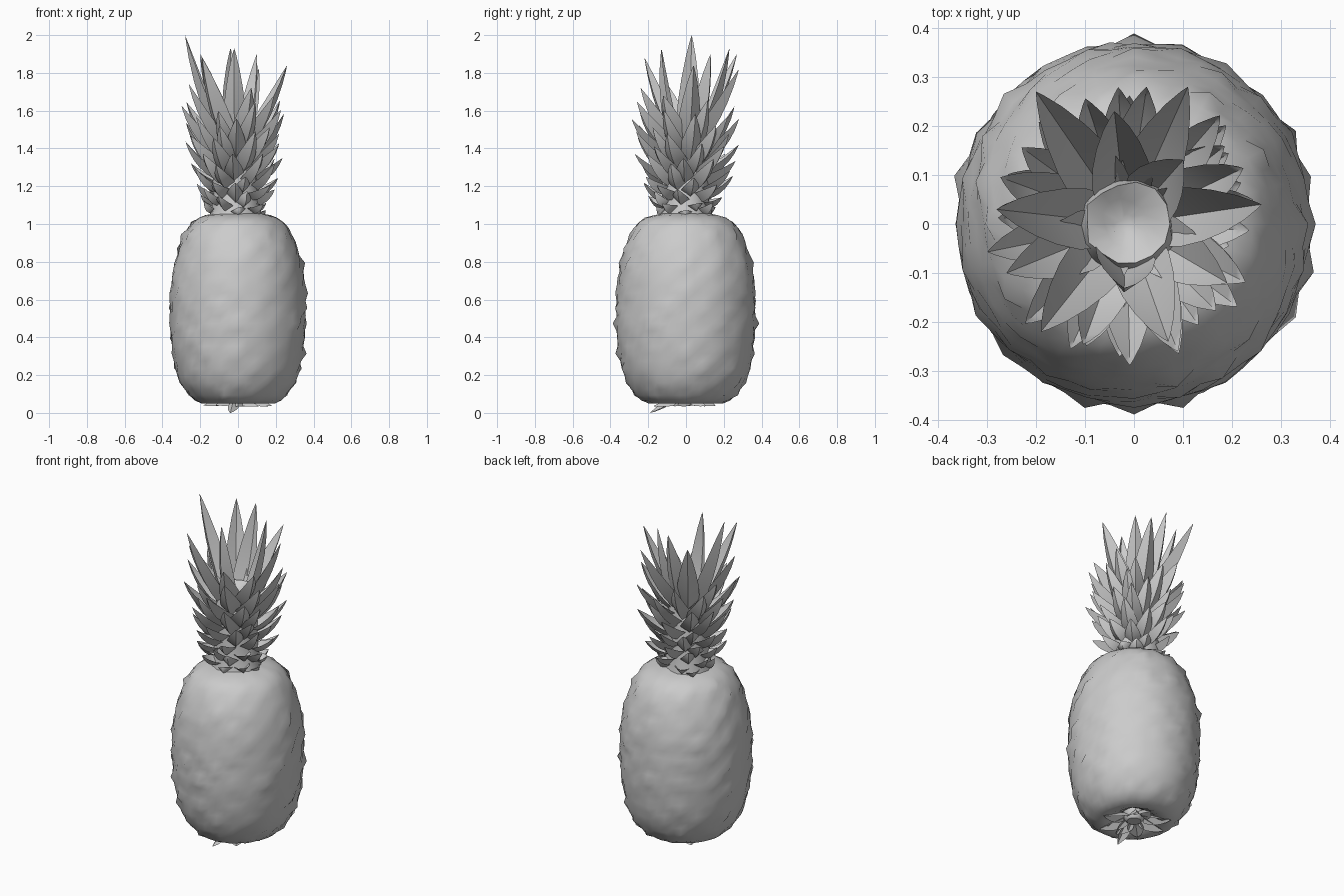
import bpy, bmesh, math, random
from mathutils import Vector

if "Cube" in bpy.data.objects:
    bpy.data.objects.remove(bpy.data.objects["Cube"])
random.seed(11)

gray = bpy.data.materials.new("plain gray")
gray.use_nodes = True
COLOR = (0.6, 0.6, 0.6, 1)
gray.diffuse_color = COLOR
gray.node_tree.nodes["Principled BSDF"].inputs["Base Color"].default_value = COLOR


def finish(bm, name, angle):
    bmesh.ops.recalc_face_normals(bm, faces=bm.faces)
    mesh = bpy.data.meshes.new(name)
    bm.to_mesh(mesh)
    bm.free()
    mesh.materials.append(gray)
    obj = bpy.data.objects.new(name, mesh)
    bpy.context.collection.objects.link(obj)
    bpy.ops.object.select_all(action="DESELECT")
    bpy.context.view_layer.objects.active = obj
    obj.select_set(True)
    bpy.ops.object.shade_smooth_by_angle(angle=math.radians(angle))


def lathe(bm, profile, segments, offset=lambda row, seg: 0, center=(0, 0)):
    rings = []
    for row, (r, z) in enumerate(profile):
        ring = []
        for s in range(segments):
            a = math.tau * s / segments
            rr = r + offset(row, s)
            ring.append(bm.verts.new((center[0] + rr * math.cos(a),
                                      center[1] + rr * math.sin(a), z)))
        rings.append(ring)
    for low, high in zip(rings, rings[1:]):
        for s in range(segments):
            t = (s + 1) % segments
            bm.faces.new((low[s], low[t], high[t], high[s]))
    bm.faces.new(rings[0][::-1])
    bm.faces.new(rings[-1])


def resample(points, count):
    # Even spacing along a polyline
    vs = [Vector(p) for p in points]
    steps = [(b - a).length for a, b in zip(vs, vs[1:])]
    out = []
    for i in range(count):
        d = sum(steps) * i / (count - 1)
        k = 0
        while k < len(steps) - 1 and d > steps[k]:
            d -= steps[k]
            k += 1
        out.append(vs[k].lerp(vs[k + 1], min(1, d / steps[k])))
    return out


def leaf(bm, base, tip, width, bow, roll=0.0):
    # Folded blade: two edges, a strong outer keel and a hollow inner face
    base, tip = Vector(base), Vector(tip)
    axis = (tip - base).normalized()
    out = Vector((tip.x - base.x, tip.y - base.y, 0)).normalized()
    side = Vector((-out.y, out.x, 0))
    back = side.cross(axis).normalized()
    if back.dot(out) < 0:
        back = -back
    side = (side + back * roll).normalized()
    rows = []
    for t, w in ((0, .85), (.2, 1), (.4, .92), (.6, .72), (.8, .43), (.94, .15)):
        p = base.lerp(tip, t) + back * bow * 4 * t * (1 - t)
        h = width * w / 2
        rows.append([bm.verts.new(v) for v in (
            p - side * h - back * h * .45, p + back * h * .45,
            p + side * h - back * h * .45, p + back * h * .3)])
    for a, b in zip(rows, rows[1:]):
        for i in range(4):
            j = (i + 1) % 4
            bm.faces.new((a[i], a[j], b[j], b[i]))
    point = bm.verts.new(tip)
    for i in range(4):
        bm.faces.new((rows[-1][i], rows[-1][(i + 1) % 4], point))
    bm.faces.new(rows[0])


# Fruit body, slightly deeper than wide, with staggered bumps and thorns
SEGMENTS = 48
outline = [(.05, .11), (.1, .075), (.15, .05), (.21, .05), (.265, .1),
           (.305, .16), (.33, .23), (.35, .34), (.36, .46), (.361, .6),
           (.352, .72), (.332, .82), (.303, .91), (.258, .995),
           (.215, 1.03), (.16, 1.05), (.09, 1.06)]
profile = [(p.x, p.y) for p in resample(outline, 35)]


def bump(row, seg):
    depth = .01 * math.sin(math.tau * seg / SEGMENTS) ** 2
    if row < 5 or row > 31:
        return random.uniform(-.006, .006)
    if row % 2 == 0 and (seg + row) % 4 == 0:
        return depth + random.choice((0, .004, .006, .009, .012, .018))
    return depth + random.uniform(-.007, .003)


bm = bmesh.new()
lathe(bm, profile, SEGMENTS, bump)
finish(bm, "fruit_body", 60)

# Cut stem and dry bracts under the fruit
bm = bmesh.new()
lathe(bm, [(.04, .05), (.055, .065), (.065, .12)], 10)
finish(bm, "stem_stub", 40)

bm = bmesh.new()
for i in range(8):
    a = math.tau * i / 8 + random.uniform(-.25, .25)
    r = random.uniform(.12, .21)
    leaf(bm, (.05 * math.cos(a), .05 * math.sin(a), .075),
         (r * math.cos(a), r * math.sin(a), random.uniform(.025, .045)),
         .09, -.004)
leaf(bm, (-.02, -.09, .06), (-.04, -.19, 0), .06, 0)
finish(bm, "base_bracts", 60)

# Crown core with a lumpy, shallow heart
CX, CY = -.015, 0
bm = bmesh.new()
lathe(bm, [(.15, 1.02), (.13, 1.08), (.125, 1.2), (.115, 1.32), (.1, 1.44),
           (.085, 1.52), (.05, 1.5), (.02, 1.48)], 14,
      lambda row, seg: random.uniform(-.008, .008), (CX, CY))
finish(bm, "crown_core", 70)

# Spiral of splayed leaves, short at the bottom and longer upward
bm = bmesh.new()
COUNT = 66
for i in range(COUNT):
    t = i / (COUNT - 1)
    a = i * 2.39996 + random.uniform(-.15, .15)
    z = 1.045 + .35 * t
    root = .115 - .04 * t
    reach = .185 + .095 * min(1, t * 1.8) + random.uniform(-.035, .015)
    rise = .02 + .24 * t + random.uniform(-.03, .03)
    leaf(bm, (CX + root * math.cos(a), CY + root * math.sin(a), z),
         (CX + reach * math.cos(a), CY + reach * math.sin(a), z + rise),
         .085 + .03 * t, .01 + .014 * t, random.uniform(-.25, .25))
finish(bm, "crown_leaves", 70)

# Tall leaves at the top of the crown
bm = bmesh.new()
for x, y, z in ((-.28, .03, 2), (-.2, .27, 1.9), (-.04, .23, 1.93),
                (.11, .28, 1.82), (.26, .04, 1.84), (-.02, -.13, 1.93),
                (.1, .13, 1.9), (.19, -.12, 1.68), (-.19, -.22, 1.88),
                (.07, -.24, 1.72), (-.26, -.1, 1.74)):
    a = math.atan2(y - CY, x - CX)
    leaf(bm, (CX + .065 * math.cos(a), CY + .065 * math.sin(a), 1.42),
         (x, y, z), .125, .016, random.uniform(-.2, .2))
finish(bm, "top_leaves", 70)
